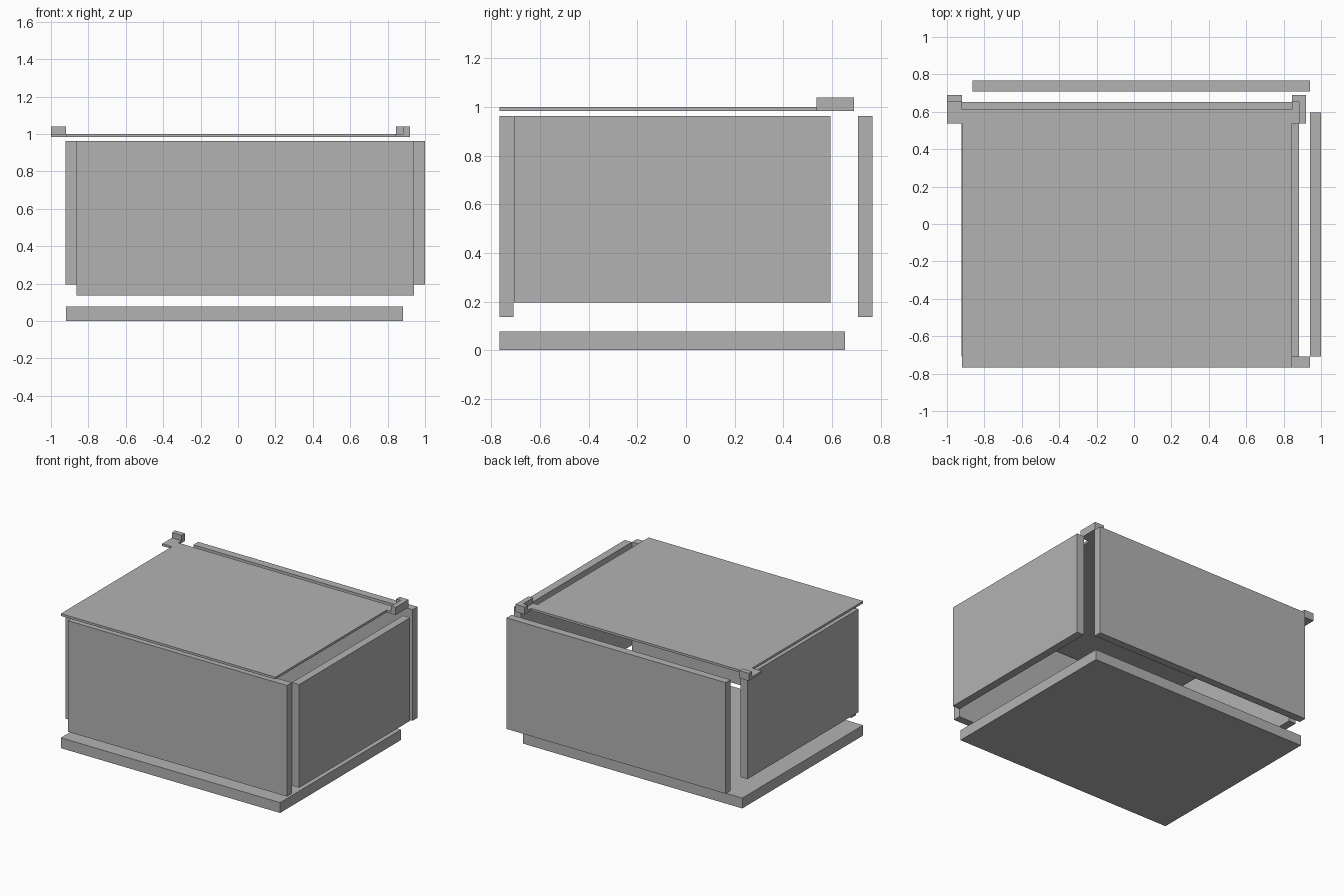
import bpy
import bmesh
from mathutils import Vector

cube = bpy.data.objects.get("Cube")
if cube:
    bpy.data.objects.remove(cube, do_unlink=True)

# Single grey material
grey = bpy.data.materials.new("plain grey")
grey.use_nodes = True
colour = (0.45, 0.45, 0.45, 1)
grey.diffuse_color = colour
grey.node_tree.nodes["Principled BSDF"].inputs["Base Color"].default_value = colour


def prism(name, outline, z0, z1):
    """Extrude a flat outline from z0 up to z1."""
    bm = bmesh.new()
    face = bm.faces.new([bm.verts.new((x, y, z0)) for x, y in outline])
    top = bmesh.ops.extrude_face_region(bm, geom=[face])["geom"]
    verts = [g for g in top if isinstance(g, bmesh.types.BMVert)]
    bmesh.ops.translate(bm, verts=verts, vec=Vector((0, 0, z1 - z0)))
    bmesh.ops.recalc_face_normals(bm, faces=bm.faces)
    mesh = bpy.data.meshes.new(name)
    bm.to_mesh(mesh)
    bm.free()
    mesh.materials.append(grey)
    obj = bpy.data.objects.new(name, mesh)
    bpy.context.collection.objects.link(obj)
    return obj


def board(name, x, y, z):
    """Box given by its x, y and z ranges."""
    corners = [(x[0], y[0]), (x[1], y[0]), (x[1], y[1]), (x[0], y[1])]
    return prism(name, corners, *z)


# Base board
board("base", (-0.92, 0.883), (-0.767, 0.653), (0, 0.077))

# Front and back panels
for name, y in (("front_panel", -0.767), ("back_panel", 0.708)):
    board(name, (-0.863, 0.94), (y, y + 0.058), (0.137, 0.963))

# Side panels
for name, x in (("right_panel", -0.922), ("left_panel", 0.94)):
    board(name, (x, x + 0.059), (-0.708, 0.595), (0.196, 0.963))

# Thin lid with an ear at each back corner
front, ear, back, tip = -0.767, 0.537, 0.612, 0.69
right, left, right_end, left_end = -0.92, 0.845, -1.0, 0.92
prism("lid", [
    (right, front), (left, front), (left, ear), (left_end, ear),
    (left_end, tip), (left, tip), (left, back), (right, back),
    (right, tip), (right_end, tip), (right_end, ear), (right, ear),
], 0.983, 1.0)

# Raised stop on the right ear
rim, rise = 0.038, (1.0, 1.04)
board("right_stop", (right_end, right), (tip - rim, tip), rise)

# Raised corner stop on the left ear
prism("left_stop", [
    (left_end - rim, ear), (left_end, ear), (left_end, tip), (left, tip),
    (left, tip - rim), (left_end - rim, tip - rim),
], *rise)
